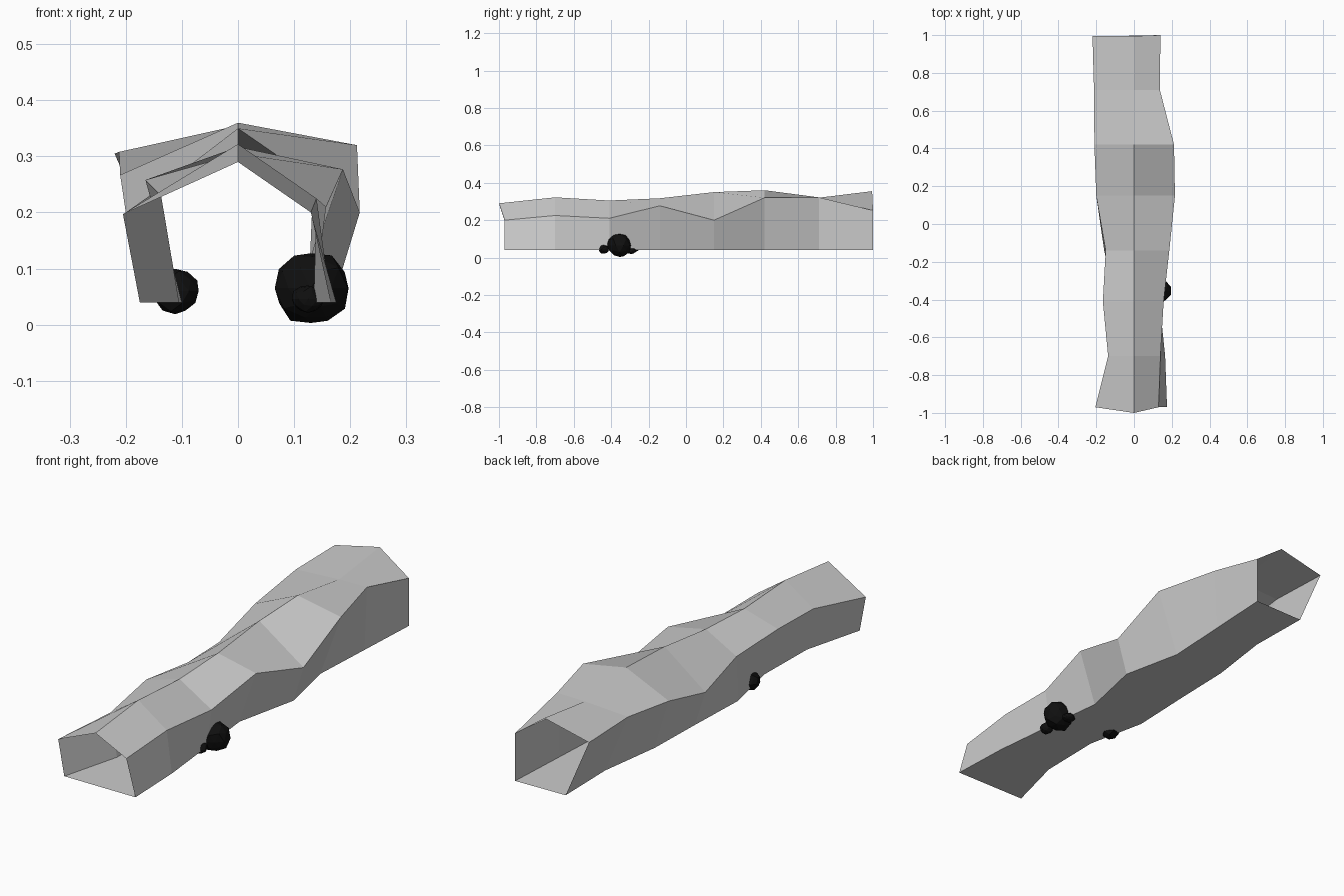
import bpy, bmesh, random
from mathutils import Vector

if "Cube" in bpy.data.objects:
    bpy.data.objects.remove(bpy.data.objects["Cube"])

random.seed(4)

# Tunnel stations: y, left foot x, left shoulder x/z, ridge z, right shoulder x/z, right foot x
FLOOR = 0.04
STATIONS = [
    (-0.97, -0.175, -0.205, 0.197, 0.29, 0.13, 0.20, 0.175),
    (-0.70, -0.105, -0.137, 0.23, 0.322, 0.14, 0.225, 0.165),
    (-0.41, -0.10, -0.165, 0.258, 0.305, 0.157, 0.21, 0.135),
    (-0.14, -0.158, -0.15, 0.235, 0.317, 0.187, 0.277, 0.105),
    (0.15, -0.147, -0.20, 0.20, 0.35, 0.217, 0.20, 0.168),
    (0.42, -0.14, -0.21, 0.267, 0.36, 0.212, 0.32, 0.11),
    (0.71, -0.10, -0.212, 0.308, 0.32, 0.137, 0.322, 0.125),
    (0.995, -0.105, -0.22, 0.305, 0.355, 0.14, 0.252, 0.14),
]


def finish(bm, name):
    mesh = bpy.data.meshes.new(name)
    bm.to_mesh(mesh)
    bm.free()
    obj = bpy.data.objects.new(name, mesh)
    bpy.context.collection.objects.link(obj)
    return obj


# Tunnel shell: five-sided rings bridged, both ends open
bm = bmesh.new()
rings = []
for i, (y, lf, lx, lz, rz, rx, sz, rf) in enumerate(STATIONS):
    ridge_y = -1.0 if i == 0 else y
    pts = [(lf, y, FLOOR), (lx, y, lz), (0, ridge_y, rz), (rx, y, sz), (rf, y, FLOOR)]
    rings.append([bm.verts.new(p) for p in pts])
rings[-1][3].co.y = rings[-1][4].co.y = 1.0
for a, b in zip(rings, rings[1:]):
    for j in range(5):
        k = (j + 1) % 5
        bm.faces.new((a[j], b[j], b[k], a[k]))
finish(bm, "tunnel_shell")

# Boulders: roughened low-poly spheres
black = bpy.data.materials.new("black_rock")
black.diffuse_color = (0.005, 0.005, 0.005, 1)
black.use_nodes = True
black.node_tree.nodes["Principled BSDF"].inputs["Base Color"].default_value = black.diffuse_color


def boulder(name, loc, size):
    bm = bmesh.new()
    bmesh.ops.create_icosphere(bm, subdivisions=2, radius=1)
    for v in bm.verts:
        v.co *= random.uniform(0.9, 1.06)
        v.co = Vector(c * s for c, s in zip(v.co, size)) + Vector(loc)
        v.co.z = max(v.co.z, 0)
    finish(bm, name).data.materials.append(black)


boulder("large_boulder", (0.13, -0.355, 0.065), (0.068, 0.066, 0.066))
boulder("small_boulder_front", (0.125, -0.44, 0.046), (0.03, 0.03, 0.025))
boulder("small_boulder_back", (0.125, -0.295, 0.035), (0.03, 0.03, 0.016))
boulder("left_boulder", (-0.112, -0.29, 0.06), (0.042, 0.042, 0.04))
